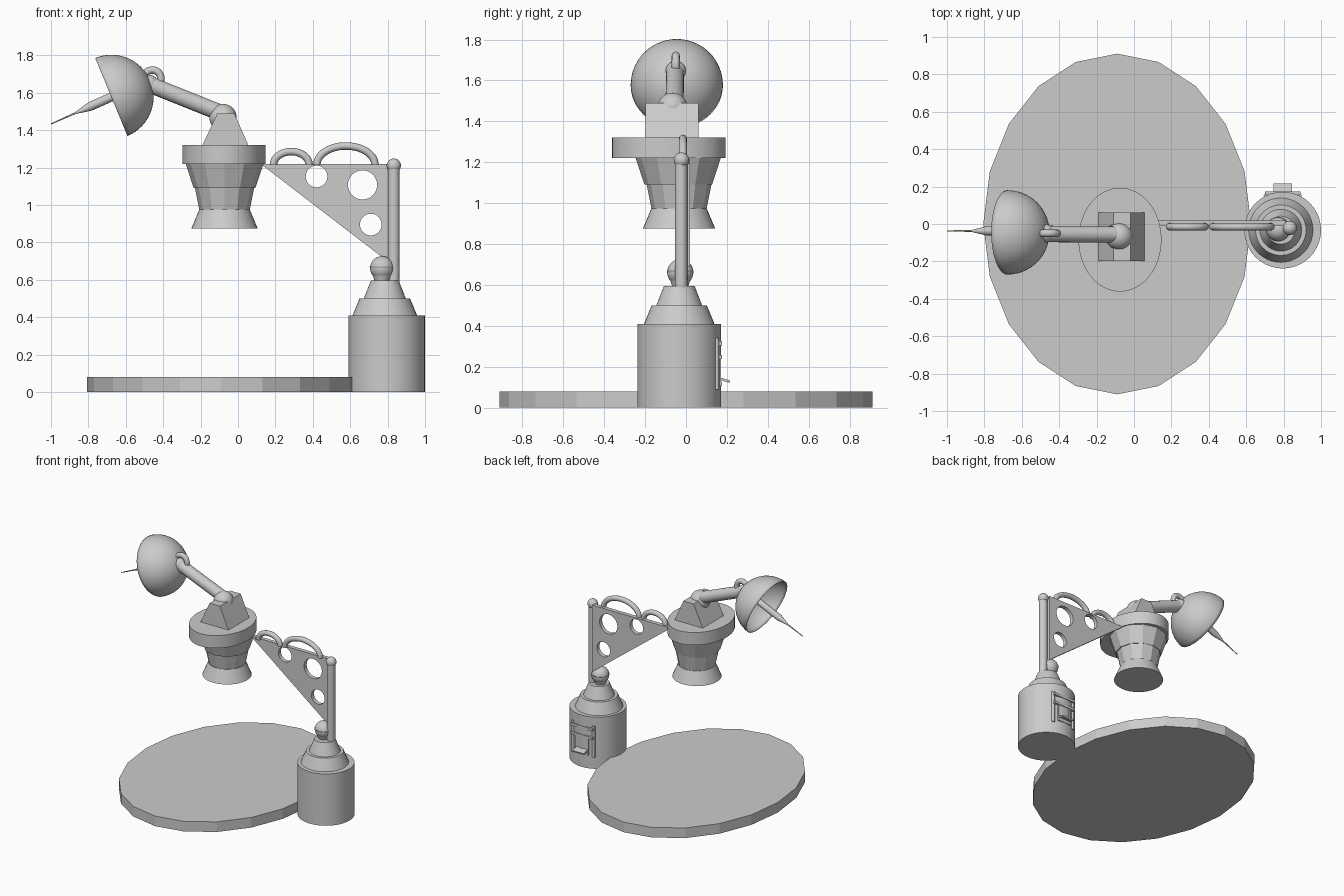
import bpy, bmesh, math
from mathutils import Vector

if "Cube" in bpy.data.objects:
    bpy.data.objects.remove(bpy.data.objects["Cube"])

grey = bpy.data.materials.new("plain grey")
grey.use_nodes = True
GREY = (0.6, 0.6, 0.6, 1)
grey.diffuse_color = GREY
grey.node_tree.nodes["Principled BSDF"].inputs["Base Color"].default_value = GREY


def finish(name, bm, smooth=True, angle=35):
    bmesh.ops.recalc_face_normals(bm, faces=bm.faces)
    mesh = bpy.data.meshes.new(name)
    bm.to_mesh(mesh)
    bm.free()
    mesh.materials.append(grey)
    ob = bpy.data.objects.new(name, mesh)
    bpy.context.collection.objects.link(ob)
    if smooth:
        bpy.ops.object.select_all(action="DESELECT")
        bpy.context.view_layer.objects.active = ob
        ob.select_set(True)
        bpy.ops.object.shade_smooth_by_angle(angle=math.radians(angle))
    return ob


def lathe(name, origin, profile, axis=(0, 0, 1), sides=40, stretch=1, smooth=True, capped=True):
    """Rings of (radius, height) stacked along an axis; stretch scales the y radius."""
    bm = bmesh.new()
    rot = Vector((0, 0, 1)).rotation_difference(Vector(axis))
    rings = []
    for r, h in profile:
        ring = []
        for i in range(sides):
            a = math.tau * i / sides
            p = rot @ Vector((r * math.cos(a), r * stretch * math.sin(a), h))
            ring.append(bm.verts.new(p + Vector(origin)))
        rings.append(ring)
    for lo, hi in zip(rings, rings[1:]):
        for i in range(sides):
            j = (i + 1) % sides
            bm.faces.new((lo[i], lo[j], hi[j], hi[i]))
    if capped:
        bm.faces.new(rings[0])
        bm.faces.new(rings[-1])
    return finish(name, bm, smooth)


def rod(name, a, b, r, sides=20):
    d = Vector(b) - Vector(a)
    return lathe(name, a, [(r, 0), (r, d.length)], d.normalized(), sides)


def ball(name, centre, r):
    bm = bmesh.new()
    bmesh.ops.create_uvsphere(bm, u_segments=28, v_segments=16, radius=r)
    bmesh.ops.translate(bm, vec=centre, verts=bm.verts)
    return finish(name, bm)


def prism(name, outline, y0, y1):
    """Extrude an x-z outline along y."""
    bm = bmesh.new()
    face = bm.faces.new([bm.verts.new((x, y0, z)) for x, z in outline])
    ext = bmesh.ops.extrude_face_region(bm, geom=[face])
    verts = [v for v in ext["geom"] if isinstance(v, bmesh.types.BMVert)]
    bmesh.ops.translate(bm, vec=(0, y1 - y0, 0), verts=verts)
    return finish(name, bm, smooth=False)


def box(name, x, y, z):
    return prism(name, [(x[0], z[0]), (x[1], z[0]), (x[1], z[1]), (x[0], z[1])], *y)


def loop_tube(name, centre, rx, rz, r, sweep, steps=36, sides=12):
    """Tube swept along an arc in the x-z plane."""
    bm = bmesh.new()
    closed = sweep >= math.tau
    rings = []
    for i in range(steps if closed else steps + 1):
        a = sweep * i / steps
        mid = Vector((rx * math.cos(a), 0, rz * math.sin(a))) + Vector(centre)
        out = Vector((rz * math.cos(a), 0, rx * math.sin(a))).normalized()
        rings.append([bm.verts.new(mid + r * (out * math.cos(t) + Vector((0, math.sin(t), 0))))
                      for t in (math.tau * k / sides for k in range(sides))])
    pairs = list(zip(rings, rings[1:])) + ([(rings[-1], rings[0])] if closed else [])
    for p, q in pairs:
        for k in range(sides):
            m = (k + 1) % sides
            bm.faces.new((p[k], p[m], q[m], q[k]))
    if not closed:
        bm.faces.new(rings[0])
        bm.faces.new(rings[-1])
    return finish(name, bm, angle=50)


# Oval ground slab
lathe("base_slab", (-0.09, 0, 0), [(0.716, 0), (0.716, 0.08)], sides=20, stretch=1.272, smooth=False)

# Drum with stepped roof and ball joint
DX, DY = 0.795, -0.033
lathe("drum", (DX, DY, 0), [(0.205, 0), (0.205, 0.41)])
lathe("drum_roof", (DX - 0.01, DY, 0.41), [(0.172, 0), (0.135, 0.09)])
lathe("drum_neck", (DX - 0.01, DY, 0.5), [(0.112, 0), (0.075, 0.095)])
lathe("joint_cup", (0.77, -0.028, 0.595), [(0.04, 0), (0.066, 0.075)])
ball("joint_ball", (0.77, -0.028, 0.662), 0.064)

# Hatch on the back of the drum
for z in (0.315, 0.247):
    box("hatch_rail", (0.7, 0.89), (0.13, 0.175), (z - 0.01, z + 0.01))
for x in (0.705, 0.885):
    rod("hatch_post", (x, 0.15, 0.09), (x, 0.15, 0.34), 0.012, 12)
for x in (0.745, 0.845):
    box("hatch_side", (x - 0.008, x + 0.008), (0.13, 0.17), (0.11, 0.25))
box("hatch_sill", (0.737, 0.853), (0.13, 0.175), (0.105, 0.125))
flap = box("hatch_flap", (0.745, 0.845), (-0.03, 0.03), (-0.006, 0.006))
flap.location = (0, 0.185, 0.136)
flap.rotation_euler = (-0.3, 0, 0)

# Upright post
rod("post", (0.833, -0.024, 0.56), (0.833, -0.024, 1.21), 0.031)
ball("post_ball", (0.833, -0.022, 1.21), 0.038)

# Triangular arm plate with round holes
plate = prism("arm_plate", [(0.12, 1.22), (0.81, 1.22), (0.81, 0.69)], -0.012, 0.02)
for x, z, r in ((0.42, 1.152, 0.058), (0.666, 1.107, 0.078), (0.71, 0.895, 0.058)):
    cutter = rod("hole_cutter", (x, -0.2, z), (x, 0.2, z), r, 32)
    cutter.hide_render = True
    cutter.hide_viewport = True
    cut = plate.modifiers.new("hole", "BOOLEAN")
    cut.operation = "DIFFERENCE"
    cut.solver = "EXACT"
    cut.object = cutter

# Cable loops on the arm
loop_tube("small_cable", (0.285, -0.015, 1.215), 0.095, 0.07, 0.02, math.pi)
loop_tube("large_cable", (0.577, -0.015, 1.215), 0.155, 0.1, 0.02, math.pi)

# Head: oval collar over tapered body
HX = -0.072
lathe("head_collar", (-0.075, -0.084, 1.22), [(0.222, 0), (0.222, 0.1)], sides=48, stretch=1.25)
lathe("head_body_upper", (HX, -0.038, 1.09), [(0.165, 0), (0.208, 0.13)], sides=12, smooth=False)
lathe("head_body_lower", (HX, -0.034, 0.975), [(0.135, 0), (0.158, 0.115)], sides=12, smooth=False)
lathe("head_skirt", (HX, -0.034, 0.875), [(0.177, 0), (0.135, 0.1)])
prism("pivot_block", [(-0.19, 1.32), (0.055, 1.32), (-0.02, 1.49), (-0.11, 1.49)], -0.198, 0.062)
ball("pivot_ball", (-0.08, -0.066, 1.467), 0.073)

# Lamp arm and ring
rod("lamp_arm", (-0.08, -0.056, 1.487), (-0.48, -0.053, 1.647), 0.044)
ball("lamp_joint", (-0.475, -0.05, 1.645), 0.05)
loop_tube("lamp_ring", (-0.458, -0.05, 1.675), 0.046, 0.046, 0.02, math.tau)

# Open hemispherical shade
AXIS = Vector((0.924, 0, 0.383))
C, R = Vector((-0.677, -0.045, 1.577)), 0.2257
steps = [math.radians(a) for a in range(0, 90, 6)]
arc = [(R * math.cos(a), R * math.sin(a)) for a in steps] + [(0.002, R)]
shade = lathe("shade", C, arc, AXIS, 48, capped=False)
shell = shade.modifiers.new("shell", "SOLIDIFY")
shell.thickness = 0.004
shell.offset = -1

# Pointed bulb
tip = Vector((-0.913, 0, -0.407))
lathe("bulb", C + Vector((0, 0.008, 0)),
      [(0.024, -0.21), (0.024, 0.125), (0.005, 0.21), (0.003, 0.353)], tip, 16)
